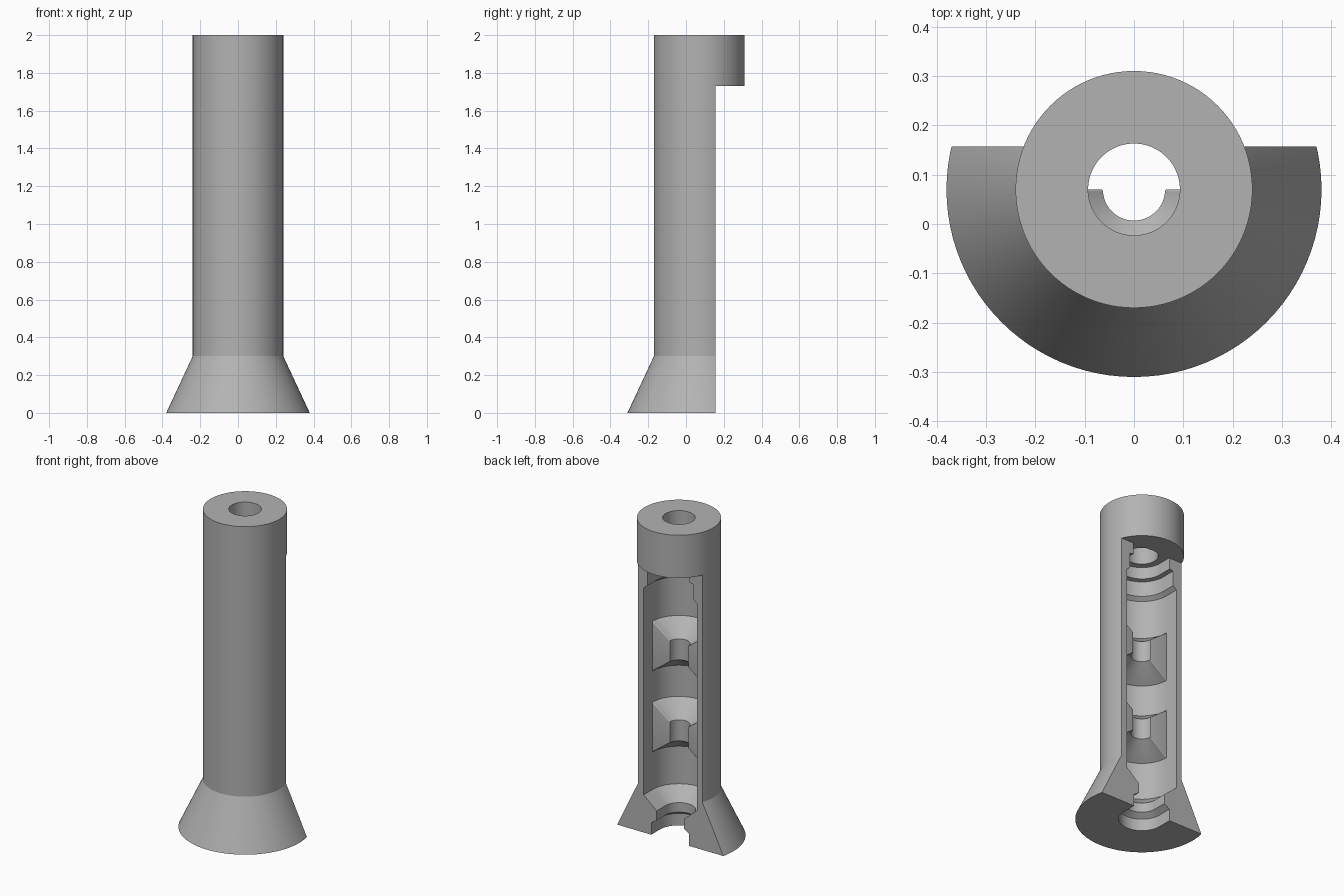
import bpy
import bmesh
import math
from mathutils import Vector

AXIS_Y = 0.07      # the round axis sits behind the centre
CUT = 0.087        # flat back, measured from the axis
RING_Z = 1.73      # underside of the full top ring

if "Cube" in bpy.data.objects:
    bpy.data.objects.remove(bpy.data.objects["Cube"], do_unlink=True)

grey = bpy.data.materials.new("plain grey")
grey.use_nodes = True
grey.diffuse_color = (0.45, 0.45, 0.45, 1)
grey.node_tree.nodes["Principled BSDF"].inputs["Base Color"].default_value = (0.45, 0.45, 0.45, 1)


def circle(r, n=96):
    return [(r * math.cos(2 * math.pi * i / n), r * math.sin(2 * math.pi * i / n)) for i in range(n)]


def u_shape(r, n=48):
    """Half circle at the front with straight walls to the back."""
    arc = [(-r * math.cos(math.pi * i / n), -r * math.sin(math.pi * i / n)) for i in range(n + 1)]
    return arc + [(r, CUT + 0.003), (-r, CUT + 0.003)]


def finish(name, bm):
    bmesh.ops.recalc_face_normals(bm, faces=bm.faces)
    mesh = bpy.data.meshes.new(name)
    bm.to_mesh(mesh)
    bm.free()
    obj = bpy.data.objects.new(name, mesh)
    obj.location.y = AXIS_Y
    mesh.materials.append(grey)
    bpy.context.collection.objects.link(obj)
    return obj


def loft(name, outline, profile):
    """Stack outlines of the given (radius, height) pairs into a solid."""
    bm = bmesh.new()
    rings = [[bm.verts.new((x, y, z)) for x, y in outline(r)] for r, z in profile]
    for a, b in zip(rings, rings[1:]):
        for i in range(len(a)):
            j = (i + 1) % len(a)
            bm.faces.new((a[i], a[j], b[j], b[i]))
    bm.faces.new(rings[0])
    bm.faces.new(rings[-1])
    return finish(name, bm)


def activate(obj):
    bpy.ops.object.select_all(action="DESELECT")
    obj.select_set(True)
    bpy.context.view_layer.objects.active = obj


def cut(obj, cutter):
    cutter.hide_render = True
    mod = obj.modifiers.new("cut", "BOOLEAN")
    mod.operation = "DIFFERENCE"
    mod.solver = "EXACT"
    mod.object = cutter
    activate(obj)
    bpy.ops.object.modifier_apply(modifier=mod.name)
    bpy.data.objects.remove(cutter, do_unlink=True)


def smooth(obj):
    activate(obj)
    bpy.ops.object.shade_smooth_by_angle(angle=math.radians(25))


# Tube with a flared foot
body = loft("tube_body", circle, [(0.38, 0), (0.24, 0.3), (0.24, 2)])

# Flat open back below the top ring
bm = bmesh.new()
bmesh.ops.create_cube(bm, size=1)
for v in bm.verts:
    v.co = Vector((v.co.x * 2, CUT + (v.co.y + 0.5), (v.co.z + 0.5) * (RING_Z + 0.2) - 0.2))
cut(body, finish("back_cutter", bm))

# Stepped channel, open to the back
cut(body, loft("channel_cutter", u_shape, [
    (0.132, -0.05), (0.132, 0.075), (0.095, 0.1), (0.095, 0.16), (0.185, 0.237),
    (0.185, 1.54), (0.16, 1.56), (0.16, 1.655), (0.134, 1.66), (0.134, RING_Z + 0.004)]))

# Round hole through the top
cut(body, loft("bore_cutter", circle, [(0.093, 1.7), (0.093, 2.1)]))
smooth(body)


# Half-round waists inside the channel
def waist(name, height, steps=48):
    profile = [(0.063, -0.066), (0.2, -0.168), (0.2, 0.168), (0.063, 0.066)]
    bm = bmesh.new()
    rows = []
    for i in range(steps + 1):
        a = math.pi * (1 + i / steps)
        rows.append([bm.verts.new((r * math.cos(a), r * math.sin(a), height + z)) for r, z in profile])
    for a, b in zip(rows, rows[1:]):
        for i in range(4):
            j = (i + 1) % 4
            bm.faces.new((a[i], a[j], b[j], b[i]))
    bm.faces.new(rows[0])
    bm.faces.new(rows[-1])
    obj = finish(name, bm)
    # Rounded rims along the flat ends
    mod = obj.modifiers.new("round", "BEVEL")
    mod.width = 0.018
    mod.segments = 4
    mod.limit_method = "ANGLE"
    mod.angle_limit = math.radians(70)
    activate(obj)
    bpy.ops.object.modifier_apply(modifier=mod.name)
    smooth(obj)


waist("upper_waist", 1.14)
waist("lower_waist", 0.63)
